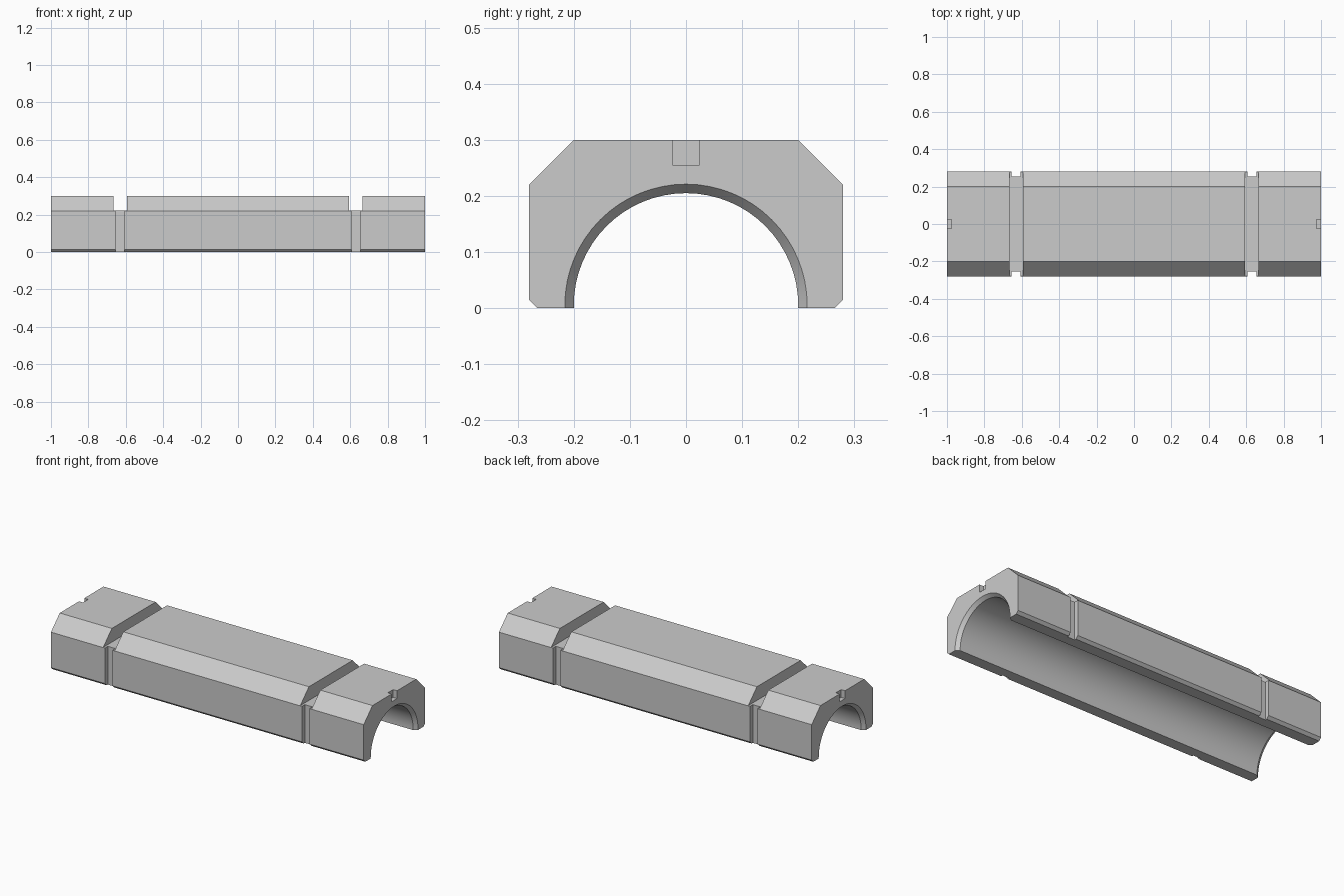
import bpy, bmesh, math

if "Cube" in bpy.data.objects:
    bpy.data.objects.remove(bpy.data.objects["Cube"])

ARC = 32        # segments in the half-round bore
END = 0.02      # length of the bore chamfer at each end


def section(bm, x, r):
    """Ring of vertices: octagonal-topped block with a half-round bore of radius r."""
    pts = [(0.265, 0), (0.28, 0.015), (0.28, 0.22), (0.2, 0.3),
           (-0.2, 0.3), (-0.28, 0.22), (-0.28, 0.015), (-0.265, 0), (-r, 0)]
    for i in range(ARC + 1):
        a = math.pi * (1 - i / ARC)
        pts.append((r * math.cos(a), 0.005 + r * math.sin(a)))
    pts.append((r, 0))
    return [bm.verts.new((x, y, z)) for y, z in pts]


# Main body lofted along x
bm = bmesh.new()
rings = [section(bm, x, r) for x, r in
         ((-1, 0.216), (-1 + END, 0.2), (1 - END, 0.2), (1, 0.216))]
n = len(rings[0])
for a, b in zip(rings, rings[1:]):
    for i in range(n):
        j = (i + 1) % n
        bm.faces.new((a[i], a[j], b[j], b[i]))
bm.faces.new(rings[0])
bm.faces.new(rings[-1])
bmesh.ops.recalc_face_normals(bm, faces=bm.faces[:])
mesh = bpy.data.meshes.new("half_pipe_block")
bm.to_mesh(mesh)
bm.free()
body = bpy.data.objects.new("half_pipe_block", mesh)
bpy.context.collection.objects.link(body)


def cut(center, size):
    """Subtract a box from the body."""
    bpy.ops.mesh.primitive_cube_add(size=1, location=center)
    tool = bpy.context.object
    tool.name = "cutter"
    tool.scale = size
    tool.hide_render = True
    bpy.context.view_layer.update()
    mod = body.modifiers.new("cut", 'BOOLEAN')
    mod.operation = 'DIFFERENCE'
    mod.solver = 'EXACT'
    mod.object = tool
    bpy.context.view_layer.objects.active = body
    bpy.ops.object.modifier_apply(modifier=mod.name)
    bpy.data.objects.remove(tool)


for s in (-1, 1):
    # Strap channel across the top, narrower channel down each side
    cut((s * 0.63, 0, 0.321), (0.073, 0.8, 0.2))
    for t in (-1, 1):
        cut((s * 0.63, t * 0.355, 0.1), (0.048, 0.2, 0.3))
    # Small alignment notch in the end face
    cut((s * 1.025, 0, 0.305), (0.1, 0.048, 0.1))

# Smooth bore, crisp edges elsewhere
bpy.ops.object.select_all(action='DESELECT')
body.select_set(True)
bpy.context.view_layer.objects.active = body
bpy.ops.object.shade_smooth_by_angle(angle=math.radians(30))
